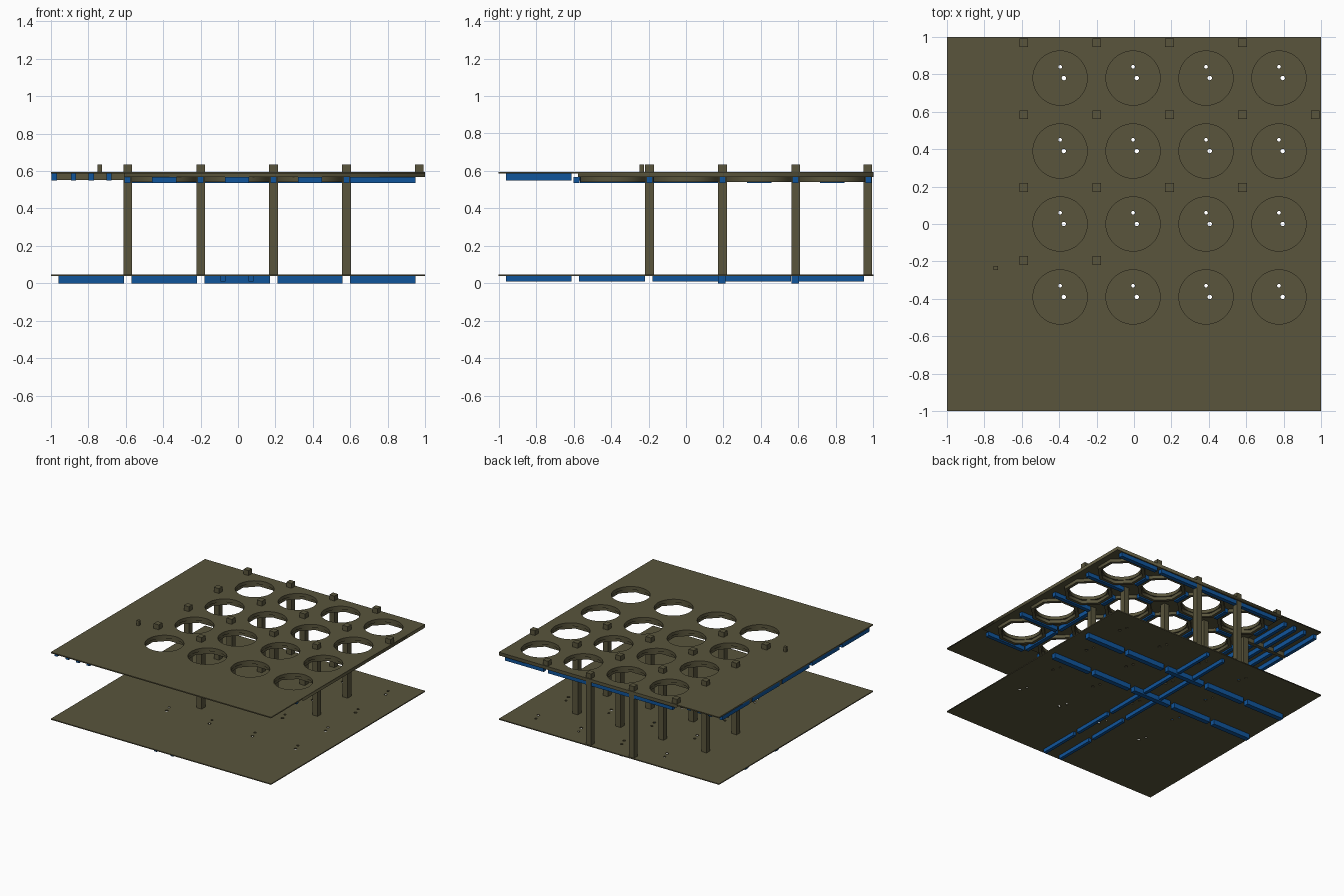
import bpy, bmesh
from math import sin, cos, pi
from mathutils import Matrix

if "Cube" in bpy.data.objects:
    bpy.data.objects.remove(bpy.data.objects["Cube"])


def material(name, rgb):
    m = bpy.data.materials.new(name)
    m.diffuse_color = (*rgb, 1)
    m.use_nodes = True
    m.node_tree.nodes["Principled BSDF"].inputs["Base Color"].default_value = m.diffuse_color
    return m


OLIVE = material("olive", (0.10, 0.09, 0.045))
BLUE = material("blue", (0.005, 0.09, 0.33))


def boxes(name, items, mat):
    """One object from a list of (x0, x1, y0, y1, z0, z1) boxes."""
    bm = bmesh.new()
    for x0, x1, y0, y1, z0, z1 in items:
        mx = Matrix.Translation(((x0 + x1) / 2, (y0 + y1) / 2, (z0 + z1) / 2))
        bmesh.ops.create_cube(bm, size=1, matrix=mx @ Matrix.Diagonal((x1 - x0, y1 - y0, z1 - z0, 1)))
    me = bpy.data.meshes.new(name)
    bm.to_mesh(me)
    bm.free()
    me.materials.append(mat)
    ob = bpy.data.objects.new(name, me)
    bpy.context.collection.objects.link(ob)
    return ob


def ring(cx, cy, r, n, turn=0.0):
    return [(cx + r * cos(turn + 2 * pi * i / n), cy + r * sin(turn + 2 * pi * i / n)) for i in range(n)]


def sheet(name, loops, z0, z1, mat):
    """Flat sheet from closed outlines; inner outlines become holes."""
    cu = bpy.data.curves.new(name, 'CURVE')
    cu.dimensions = '2D'
    cu.fill_mode = 'BOTH'
    cu.extrude = (z1 - z0) / 2
    for pts in loops:
        s = cu.splines.new('POLY')
        s.points.add(len(pts) - 1)
        for p, (x, y) in zip(s.points, pts):
            p.co = (x, y, 0, 1)
        s.use_cyclic_u = True
    cu.materials.append(mat)
    ob = bpy.data.objects.new(name, cu)
    ob.location.z = (z0 + z1) / 2
    bpy.context.collection.objects.link(ob)
    bpy.ops.object.select_all(action='DESELECT')
    ob.select_set(True)
    bpy.context.view_layer.objects.active = ob
    bpy.ops.object.convert(target='MESH')


def rect(x0, x1, y0, y1):
    return [(x0, y0), (x1, y0), (x1, y1), (x0, y1)]


COLS = [-0.395, -0.005, 0.385, 0.775]
ROWS = [-0.39, 0.0, 0.39, 0.78]
CELLS = [(x, y) for x in COLS for y in ROWS]
SEGS = [-0.785, -0.395, -0.005, 0.385, 0.775]   # beam centres along a line
L = 0.175                                       # half length of a long beam

# lower sheet with a pair of pin holes under each opening
pins = []
for x, y in CELLS:
    pins += [ring(x, y + 0.06, 0.01, 12), ring(x + 0.02, y, 0.012, 12)]
sheet("lower_sheet", [rect(-1, 1, -1, 1)] + pins, 0.04, 0.048, OLIVE)

# upper thin sheet and the thicker board under it, with round openings
openings = [ring(x, y, 0.145, 48) for x, y in CELLS]
sheet("upper_sheet", [rect(-1, 1, -1, 1)] + openings, 0.586, 0.595, OLIVE)
sheet("upper_board", [rect(-0.61, 1, -0.575, 1)] + openings, 0.568, 0.586, OLIVE)

# octagonal frames under the openings
a = 1 / cos(pi / 8)
for i, (x, y) in enumerate(CELLS):
    sheet(f"octagon_frame_{i}", [ring(x, y, 0.174 * a, 8, pi / 8), ring(x, y, 0.15 * a, 8, pi / 8)],
          0.542, 0.568, OLIVE)

# beams under the lower sheet
boxes("lower_cross_beams", [(c - L, c + L, y - 0.02, y + 0.02, 0, 0.04)
                            for y in (0.19, 0.583) for c in SEGS], BLUE)
boxes("lower_long_beams", [(x - 0.013, x + 0.013, c - L, c + L, 0.01, 0.04)
                           for x in (-0.08, 0.07) for c in SEGS], BLUE)

# beams between the openings: short ones, long ones in the outer cells
beams = []
for y in (-0.585, -0.195, 0.195, 0.585):
    for c in COLS:
        h = L if c > 0.7 else 0.065
        beams.append((c - h, c + h, y - 0.016, y + 0.016, 0.535, 0.568))
for x in (-0.59, -0.2, 0.19, 0.58):
    for c in ROWS:
        h = L if c < 0.2 else 0.065
        beams.append((x - 0.016, x + 0.016, c - h, c + h, 0.535, 0.568))
beams += [(c - L, c + L, 0.957, 0.99, 0.535, 0.568) for c in COLS]
boxes("upper_grid_beams", beams, BLUE)

# parallel beams and spacer bars under the side strip
boxes("side_beams", [(x - 0.014, x + 0.014, c - L, c + L, 0.55, 0.586)
                     for x in (-0.982, -0.88, -0.785, -0.69) for c in SEGS], BLUE)
boxes("side_spacers", [(-0.995, -0.61, y - 0.015, y + 0.015, 0.552, 0.586)
                       for y in (0.19, 0.58)], OLIVE)

# posts through the upper sheet: full height or just a stub on top
XS = [-0.59, -0.2, 0.19, 0.58]
spots = [(x, y) for y in (0.195, 0.585, 0.97) for x in XS]
spots += [(-0.59, -0.195), (-0.2, -0.195), (0.97, 0.585)]
stubs = {(-0.59, 0.97), (0.58, 0.97), (-0.59, -0.195), (0.97, 0.585)}
H = 0.023
boxes("posts", [(x - H, x + H, y - H, y + H, 0.59 if (x, y) in stubs else 0.046, 0.635)
                for x, y in spots], OLIVE)
boxes("small_peg", [(-0.75, -0.727, -0.247, -0.224, 0.59, 0.635)], OLIVE)
